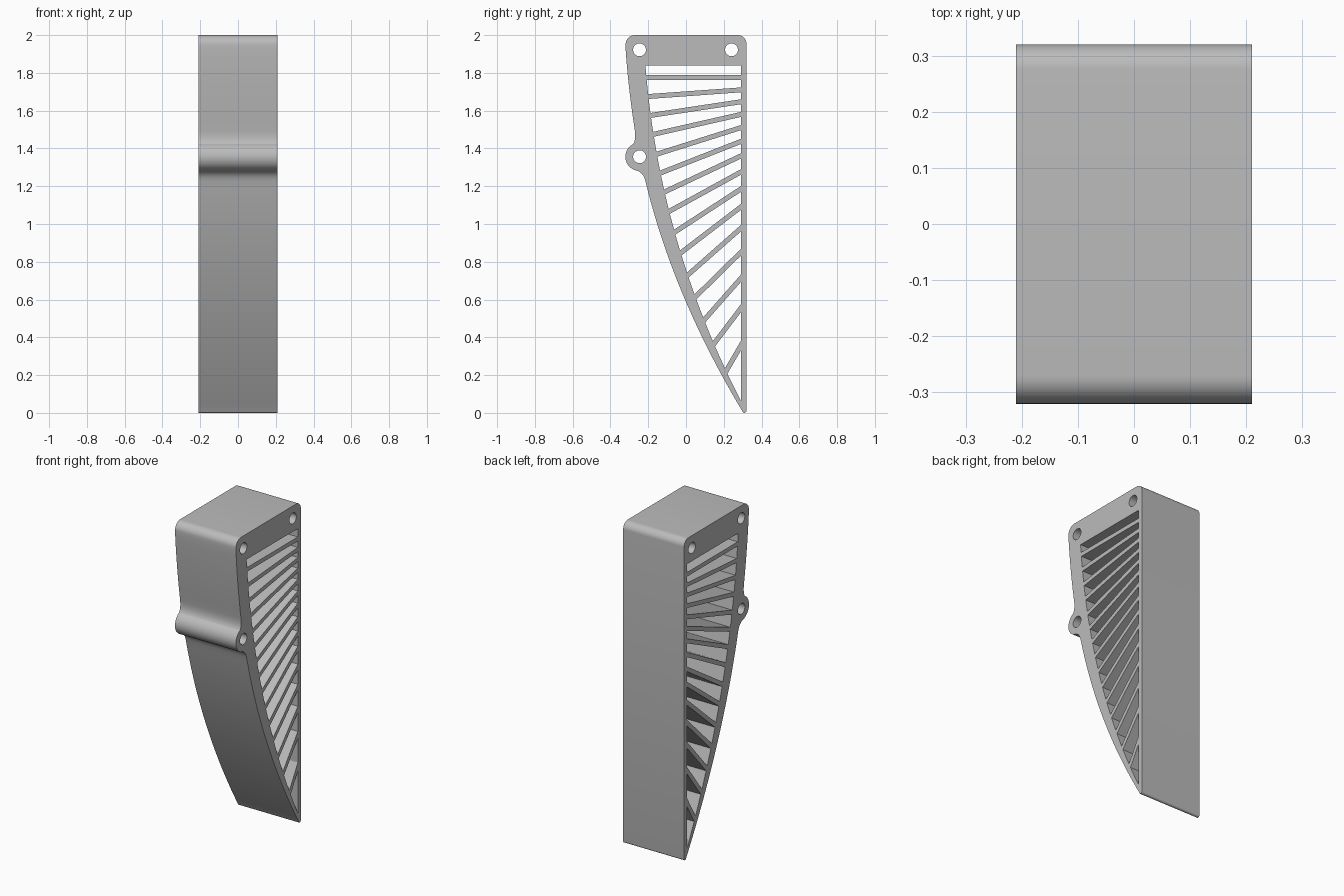
import bpy, bmesh
from math import cos, sin, radians, hypot
from mathutils import Matrix, Vector

cube = bpy.data.objects.get("Cube")
if cube:
    bpy.data.objects.remove(cube)

HALF_WIDTH = 0.21
BACK = 0.29          # inner face of the back wall
SLAT = 0.026         # slat thickness


def arc(cy, cz, r, a0, a1, n):
    return [(cy + r * cos(radians(a0 + (a1 - a0) * i / n)),
             cz + r * sin(radians(a0 + (a1 - a0) * i / n))) for i in range(n + 1)]


def quad(p, c, q, t):
    return tuple((1 - t) ** 2 * a + 2 * t * (1 - t) * b + t * t * d
                 for a, b, d in zip(p, c, q))


# Outer outline: rounded top, front edge with pivot boss, curved sweep to the tip
outline = arc(0.275, 1.955, 0.045, 0, 90, 10)
outline += arc(-0.27, 1.95, 0.05, 90, 180, 10)
outline += [quad((-0.32, 1.93), (-0.306, 1.72), (-0.27, 1.49), i / 10) for i in range(11)]
outline += [quad((-0.27, 1.49), (-0.265, 1.445), (-0.28, 1.423), i / 6) for i in range(1, 6)]
outline += arc(-0.246, 1.356, 0.075, 117, 255, 20)
outline += [quad((-0.265, 1.284), (-0.227, 1.275), (-0.215, 1.228), i / 6) for i in range(1, 6)]
outline += [quad((-0.215, 1.228), (-0.069, 0.62), (0.3, 0.006), i / 32) for i in range(33)]
outline += arc(0.308, 0.012, 0.012, 240, 360, 6)


# Inner front edge of the vented opening
def inner(t):
    return quad((-0.215, 1.84), (-0.14, 0.901), (BACK, 0.065), t)


def crossing(z_back, slope):
    """Parameter where a sloped line from the back wall meets the inner edge."""
    lo, hi = 0.0, 1.0
    for _ in range(40):
        mid = (lo + hi) / 2
        y, z = inner(mid)
        if z > z_back + slope * (y - BACK):
            lo = mid
        else:
            hi = mid
    return lo


# Slats: (height at front edge, height at back wall)
slats = [(1.775, 1.775), (1.675, 1.71), (1.575, 1.647), (1.475, 1.58), (1.37, 1.51),
         (1.27, 1.437), (1.17, 1.36), (1.067, 1.275), (0.957, 1.185), (0.847, 1.09),
         (0.73, 0.977), (0.614, 0.85), (0.492, 0.712), (0.366, 0.553), (0.222, 0.355)]

edges = [(0.0, 1.84)]        # upper and lower limits of each opening
for z_front, z_back in slats:
    lo, hi = 0.0, 1.0
    for _ in range(40):
        mid = (lo + hi) / 2
        lo, hi = (mid, hi) if inner(mid)[1] > z_front else (lo, mid)
    slope = (z_back - z_front) / (BACK - inner(lo)[0])
    half = SLAT / 2 * hypot(1, slope)
    for z in (z_back + half, z_back - half):
        edges.append((crossing(z, slope), z))
edges.append((1.0, 0.065))

openings = []
for (t0, z0), (t1, z1) in zip(edges[::2], edges[1::2]):
    loop = [(BACK, z0)] + [inner(t0 + (t1 - t0) * i / 2) for i in range(3)]
    if z1 > 0.1:
        loop.append((BACK, z1))
    openings.append(loop)

# Mounting holes
bolt_holes = [arc(y, z, 0.034, 0, 348.75, 31)
              for y, z in ((-0.246, 1.922), (0.241, 1.922), (-0.246, 1.356))]

# Fill the profile and extrude it across the width
curve = bpy.data.curves.new("vented_bracket_profile", "CURVE")
curve.dimensions = "2D"
curve.fill_mode = "BOTH"
curve.extrude = HALF_WIDTH
for loop in [outline] + openings + bolt_holes:
    spline = curve.splines.new("POLY")
    spline.points.add(len(loop) - 1)
    for point, (y, z) in zip(spline.points, loop):
        point.co = (y, z, 0, 1)
    spline.use_cyclic_u = True

body = bpy.data.objects.new("vented_bracket", curve)
bpy.context.collection.objects.link(body)
bpy.ops.object.select_all(action="DESELECT")
body.select_set(True)
bpy.context.view_layer.objects.active = body
bpy.ops.object.convert(target="MESH")
body = bpy.context.view_layer.objects.active

# Stand the profile upright with its thickness along x, and weld the caps
mesh = body.data
mesh.transform(Matrix(((0, 0, 1, 0), (1, 0, 0, 0), (0, 1, 0, 0), (0, 0, 0, 1))))
bm = bmesh.new()
bm.from_mesh(mesh)
bmesh.ops.remove_doubles(bm, verts=bm.verts, dist=0.0002)
bmesh.ops.recalc_face_normals(bm, faces=bm.faces)
bm.to_mesh(mesh)
bm.free()
bpy.ops.object.shade_smooth_by_angle(angle=radians(30))

# Plain grey finish
grey = bpy.data.materials.new("plain_grey")
grey.use_nodes = True
colour = (0.5, 0.5, 0.5, 1)
grey.diffuse_color = colour
grey.node_tree.nodes["Principled BSDF"].inputs["Base Color"].default_value = colour
mesh.materials.clear()
mesh.materials.append(grey)
